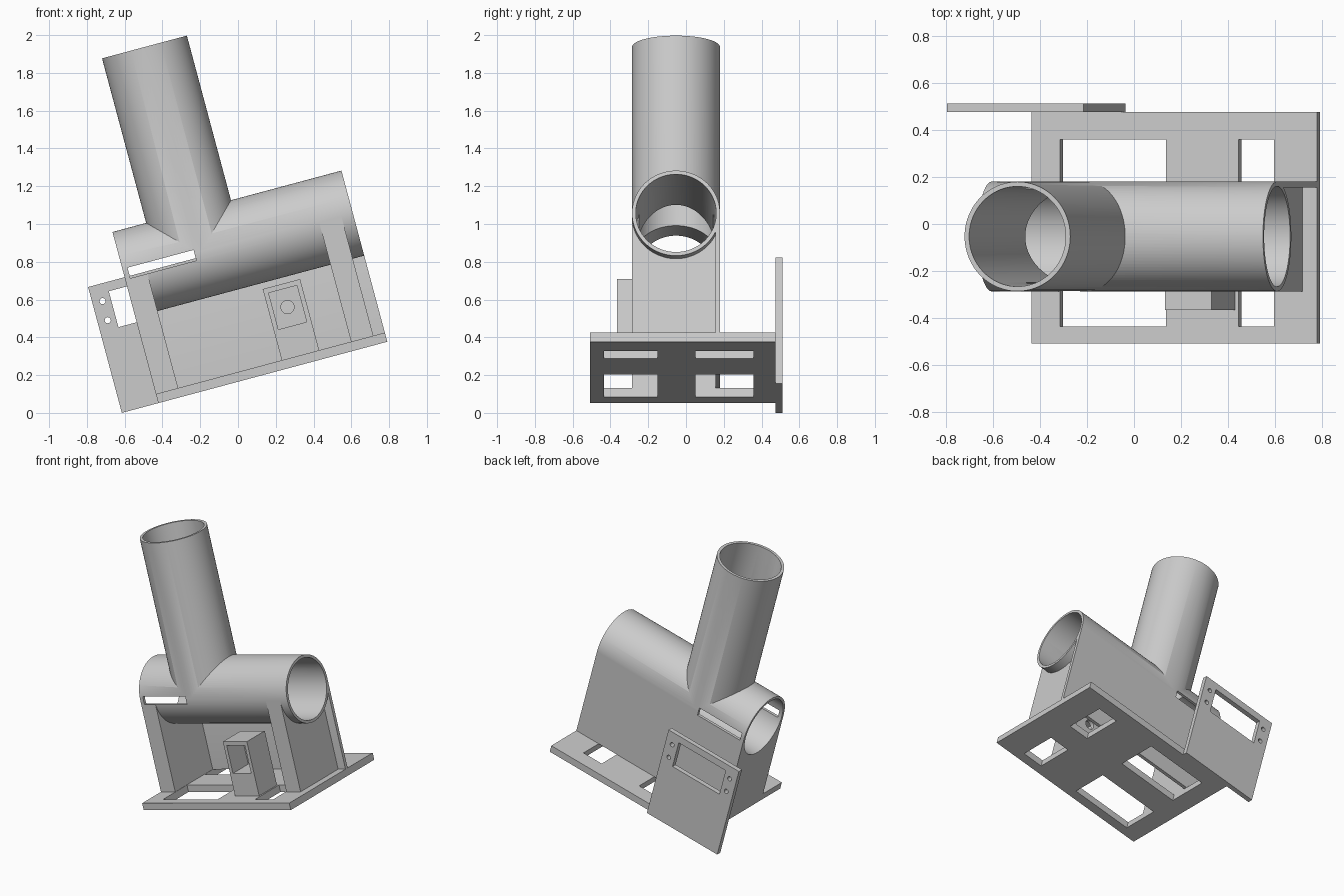
import bpy, bmesh, math
from mathutils import Matrix, Vector

if "Cube" in bpy.data.objects:
    bpy.data.objects.remove(bpy.data.objects["Cube"], do_unlink=True)

grey = bpy.data.materials.new("plain_grey")
grey.use_nodes = True
COLOUR = (0.6, 0.6, 0.6, 1)
grey.diffuse_color = COLOUR
grey.node_tree.nodes["Principled BSDF"].inputs["Base Color"].default_value = COLOUR

# Parts are laid out flat, then the whole fixture is tilted
TILT = Matrix.Translation((-0.615, 0, 0)) @ Matrix.Rotation(math.radians(-15), 4, 'Y')
START, END = 0.2, 1.455          # extent of base and main tube
MID_Y, AXIS_Z = -0.053, 0.705    # tube axis
OUTER, INNER = 0.233, 0.213
BRANCH_X, BRANCH_TOP = 0.617, 1.84


def make(name, bm):
    mesh = bpy.data.meshes.new(name)
    bm.to_mesh(mesh)
    bm.free()
    mesh.materials.append(grey)
    ob = bpy.data.objects.new(name, mesh)
    bpy.context.collection.objects.link(ob)
    return ob


def box(name, x, y, z):
    bm = bmesh.new()
    bmesh.ops.create_cube(bm, size=1)
    for v in bm.verts:
        v.co = Vector([lo + (c + 0.5) * (hi - lo) for c, (lo, hi) in zip(v.co, (x, y, z))])
    return make(name, bm)


def rod(name, start, end, radius, segments=96):
    a, b = Vector(start), Vector(end)
    bm = bmesh.new()
    bmesh.ops.create_cone(bm, cap_ends=True, segments=segments, radius1=radius,
                          radius2=radius, depth=(b - a).length)
    turn = (b - a).to_track_quat('Z', 'Y').to_matrix().to_4x4()
    bm.transform(Matrix.Translation((a + b) / 2) @ turn)
    return make(name, bm)


def combine(ob, tools, operation='DIFFERENCE'):
    """Apply booleans and discard the tools."""
    for tool in tools:
        mod = ob.modifiers.new("bool", 'BOOLEAN')
        mod.operation, mod.solver, mod.object = operation, 'EXACT', tool
        bpy.context.view_layer.update()
        graph = bpy.context.evaluated_depsgraph_get()
        mesh = bpy.data.meshes.new_from_object(ob.evaluated_get(graph))
        ob.modifiers.clear()
        ob.data = mesh
        bpy.data.objects.remove(tool, do_unlink=True)
    return ob


def main_rod(radius, extra=0):
    return rod("main_rod", (START - extra, MID_Y, AXIS_Z), (END + extra, MID_Y, AXIS_Z), radius)


def branch_rod(radius, extra=0):
    return rod("branch_rod", (BRANCH_X, MID_Y, AXIS_Z), (BRANCH_X, MID_Y, BRANCH_TOP + extra), radius)


def slot():
    return box("slot", (0.228, 0.59), (-0.4, 0.4), (0.677, 0.735))


parts = []

# Branching tube with a slot cut through both sides
tube = combine(main_rod(OUTER), [branch_rod(OUTER - 0.0005)], 'UNION')
tube.name = "branch_tube"
parts.append(combine(tube, [main_rod(INNER, 0.1), branch_rod(INNER - 0.0005, 0.1), slot()]))

# Base with four openings
base = box("base_plate", (START, END), (-0.507, 0.475), (0, 0.05))
openings = [box("opening", x, y, (-0.1, 0.1))
            for x in ((0.325, 0.79), (1.11, 1.265)) for y in ((-0.435, -0.152), (0.05, 0.358))]
parts.append(combine(base, openings))

# Two cradle supports and the wall behind them
for name, x in (("left_support", (START, 0.322)), ("right_support", (1.27, 1.392))):
    support = box(name, x, (MID_Y - OUTER, 0.157), (0.05, AXIS_Z))
    parts.append(combine(support, [main_rod(INNER + 0.001, 0.1), slot()]))
wall = box("back_wall", (START, END), (0.155, MID_Y + OUTER), (0.05, AXIS_Z))
parts.append(combine(wall, [main_rod(INNER + 0.001, 0.1), slot()]))

# Switch housing with a front recess and a cable hole
housing = box("switch_housing", (0.89, 1.095), (-0.365, -0.155), (0.05, 0.44))
parts.append(combine(housing, [
    box("recess", (0.915, 1.07), (-0.5, -0.185), (0.212, 0.412)),
    rod("cable_hole", (0.992, -0.3, 0.314), (0.992, 0, 0.314), 0.035, 32)]))

# Display panel with a window and four screw holes
panel = box("display_panel", (0, 0.6), (0.475, 0.511), (0, 0.69))
cuts = [box("window", (0.1, 0.5), (0.4, 0.6), (0.443, 0.64))]
cuts += [rod("screw_hole", (x, 0.4, z), (x, 0.6, z), 0.016, 24)
         for x in (0.055, 0.545) for z in (0.493, 0.598)]
parts.append(combine(panel, cuts))

# Tilt everything and shade
bpy.ops.object.select_all(action='DESELECT')
for part in parts:
    part.data.transform(TILT)
    part.select_set(True)
    bpy.context.view_layer.objects.active = part
bpy.ops.object.shade_smooth_by_angle(angle=math.radians(30))
